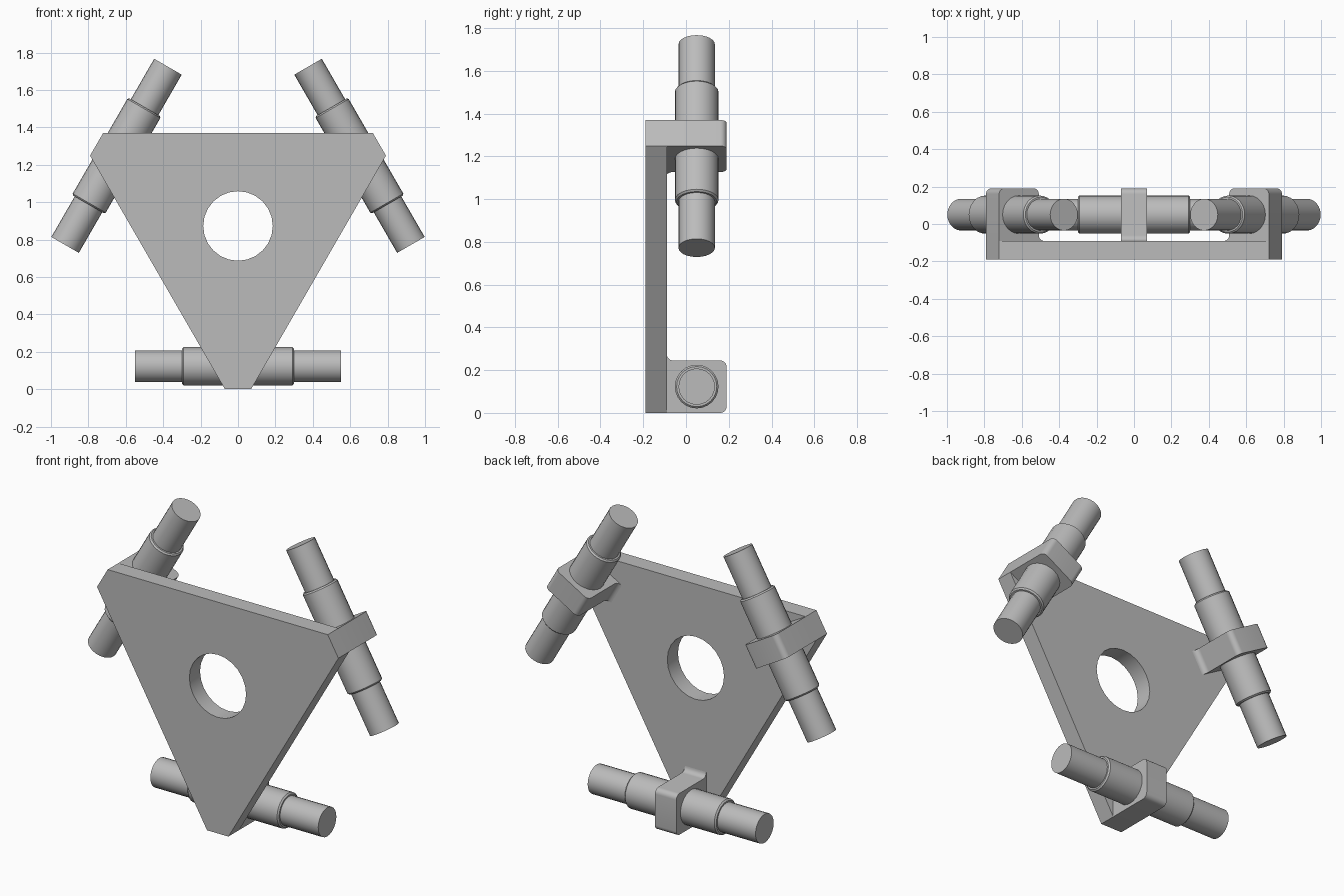
import bpy, bmesh, math
from mathutils import Matrix, Vector

if "Cube" in bpy.data.objects:
    bpy.data.objects.remove(bpy.data.objects["Cube"], do_unlink=True)

grey = bpy.data.materials.new("Plain grey")
grey.use_nodes = True
colour = (0.5, 0.5, 0.5, 1)
grey.diffuse_color = colour
grey.node_tree.nodes["Principled BSDF"].inputs["Base Color"].default_value = colour

HUB_Z = 0.873      # height of the central hole
ARM = 0.873        # hub to each cut corner
SIDE = 0.497       # hub to each long side
FRONT, PLATE_BACK, BACK = -0.19, -0.09, 0.19
HALF = 0.07        # bracket half width
SHAFT_Y, SHAFT_Z = 0.05, 0.123 - HUB_Z


def finish(bm, name, angle=0):
    """Turn a bmesh into a smooth-by-angle object turned about the hub."""
    bmesh.ops.recalc_face_normals(bm, faces=bm.faces)
    mesh = bpy.data.meshes.new(name)
    bm.to_mesh(mesh)
    bm.free()
    mesh.materials.append(grey)
    obj = bpy.data.objects.new(name, mesh)
    obj.location.z = HUB_Z
    obj.rotation_euler.y = angle
    bpy.context.collection.objects.link(obj)
    bpy.ops.object.select_all(action='DESELECT')
    obj.select_set(True)
    bpy.context.view_layer.objects.active = obj
    bpy.ops.object.shade_smooth_by_angle(angle=math.radians(30))
    return obj


def loop(bm, points):
    verts = [bm.verts.new(p) for p in points]
    return [bm.edges.new((a, b)) for a, b in zip(verts, verts[1:] + verts[:1])]


def arc(cy, cz, r, start, end, steps=6):
    angles = [math.radians(start + (end - start) * i / steps) for i in range(steps + 1)]
    return [(cy + r * math.cos(a), cz + r * math.sin(a)) for a in angles]


def extrude(bm, faces, vector):
    new = bmesh.ops.extrude_face_region(bm, geom=faces)["geom"]
    moved = [v for v in new if isinstance(v, bmesh.types.BMVert)]
    bmesh.ops.translate(bm, verts=moved, vec=vector)


# Triangular plate with cut corners and a round hole
bm = bmesh.new()
corner_half = (2 * SIDE - ARM) * math.tan(math.radians(30))
outline = []
for k in range(3):
    turn = Matrix.Rotation(k * math.tau / 3, 3, 'Y')
    outline += [turn @ Vector((s * corner_half, FRONT, -ARM)) for s in (1, -1)]
edges = loop(bm, outline)
edges += loop(bm, [(x, FRONT, z) for x, z in arc(0, 0, 0.186, 0, 345, 23)])
fill = bmesh.ops.triangle_fill(bm, edges=edges, use_beauty=True, normal=(0, -1, 0))
extrude(bm, [f for f in fill["geom"] if isinstance(f, bmesh.types.BMFace)],
        (0, PLATE_BACK - FRONT, 0))
finish(bm, "triangle_plate")


def bracket(name, angle):
    """Block with rounded back corners and a fillet where it meets the plate."""
    r = 0.03
    low, high = -ARM, 0.245 - ARM
    profile = [(PLATE_BACK - 0.01, low)]
    profile += arc(BACK - r, low + r, r, -90, 0)
    profile += arc(BACK - r, high - r, r, 0, 90)
    profile += arc(PLATE_BACK + r, high + r, r, 270, 180)
    profile += [(PLATE_BACK - 0.01, high + r)]
    bm = bmesh.new()
    face = bm.faces.new([bm.verts.new((-HALF, y, z)) for y, z in profile])
    extrude(bm, [face], (2 * HALF, 0, 0))
    finish(bm, name, angle)


def stepped_shaft(name, angle):
    """Thick middle with chamfered ends and a thinner pin at each side."""
    half = [(0.292, 0.102), (0.3, 0.094), (0.3, 0.085), (0.55, 0.085), (0.55, 0)]
    profile = [(-x, r) for x, r in reversed(half)] + half
    bm = bmesh.new()
    verts = [bm.verts.new((x, SHAFT_Y, SHAFT_Z + r)) for x, r in profile]
    line = [bm.edges.new(pair) for pair in zip(verts, verts[1:])]
    bmesh.ops.spin(bm, geom=verts + line, cent=(0, SHAFT_Y, SHAFT_Z), axis=(1, 0, 0),
                   angle=math.tau, steps=24, use_merge=True)
    bmesh.ops.remove_doubles(bm, verts=bm.verts, dist=0.0001)
    finish(bm, name, angle)


# One bracket and shaft at each corner
for k, place in enumerate(("bottom", "right", "left")):
    bracket(place + "_bracket", k * math.tau / 3)
    stepped_shaft(place + "_shaft", k * math.tau / 3)
